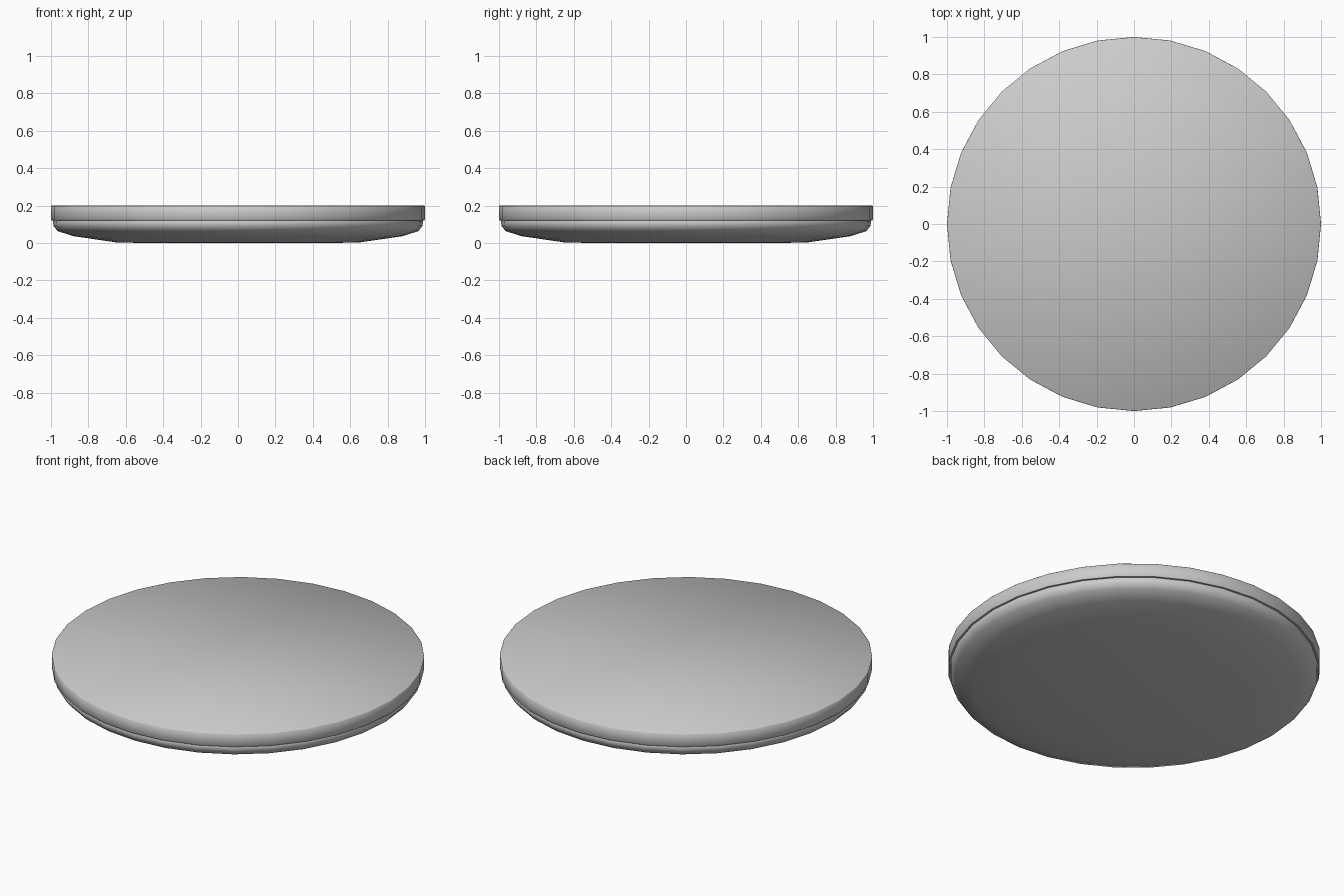
import bpy, bmesh, math

if "Cube" in bpy.data.objects:
    bpy.data.objects.remove(bpy.data.objects["Cube"])

SIDES = 32


def lathe(name, profile):
    """Revolve (radius, z) points about z; radius 0 closes with a flat cap."""
    bm = bmesh.new()
    rings = []
    for r, z in profile:
        rings.append([bm.verts.new((r * math.cos(2 * math.pi * i / SIDES),
                                    r * math.sin(2 * math.pi * i / SIDES), z))
                      for i in range(SIDES)])
    for a, b in zip(rings, rings[1:]):
        for i in range(SIDES):
            j = (i + 1) % SIDES
            bm.faces.new((a[i], a[j], b[j], b[i]))
    return bm, rings


def finish(name, bm):
    bmesh.ops.recalc_face_normals(bm, faces=bm.faces)
    mesh = bpy.data.meshes.new(name)
    bm.to_mesh(mesh)
    bm.free()
    obj = bpy.data.objects.new(name, mesh)
    bpy.context.collection.objects.link(obj)
    bpy.ops.object.select_all(action='DESELECT')
    obj.select_set(True)
    bpy.context.view_layer.objects.active = obj
    bpy.ops.object.shade_smooth_by_angle(angle=math.radians(50))


# Lid: flat top, softened rim, small step underneath
bm, rings = lathe("lid", [(0.985, 0.122), (0.996, 0.122), (1.0, 0.127),
                          (1.0, 0.197), (0.997, 0.2)])
bm.faces.new(rings[-1])
finish("lid", bm)

# Base: shallow dish curving in to a flat underside
bm, rings = lathe("base", [(0.64, 0.002), (0.88, 0.037), (0.965, 0.064),
                           (0.987, 0.092), (0.989, 0.117), (0.985, 0.122)])
centre = bm.verts.new((0, 0, 0))
for i in range(SIDES):
    bm.faces.new((centre, rings[0][(i + 1) % SIDES], rings[0][i]))
finish("base", bm)
